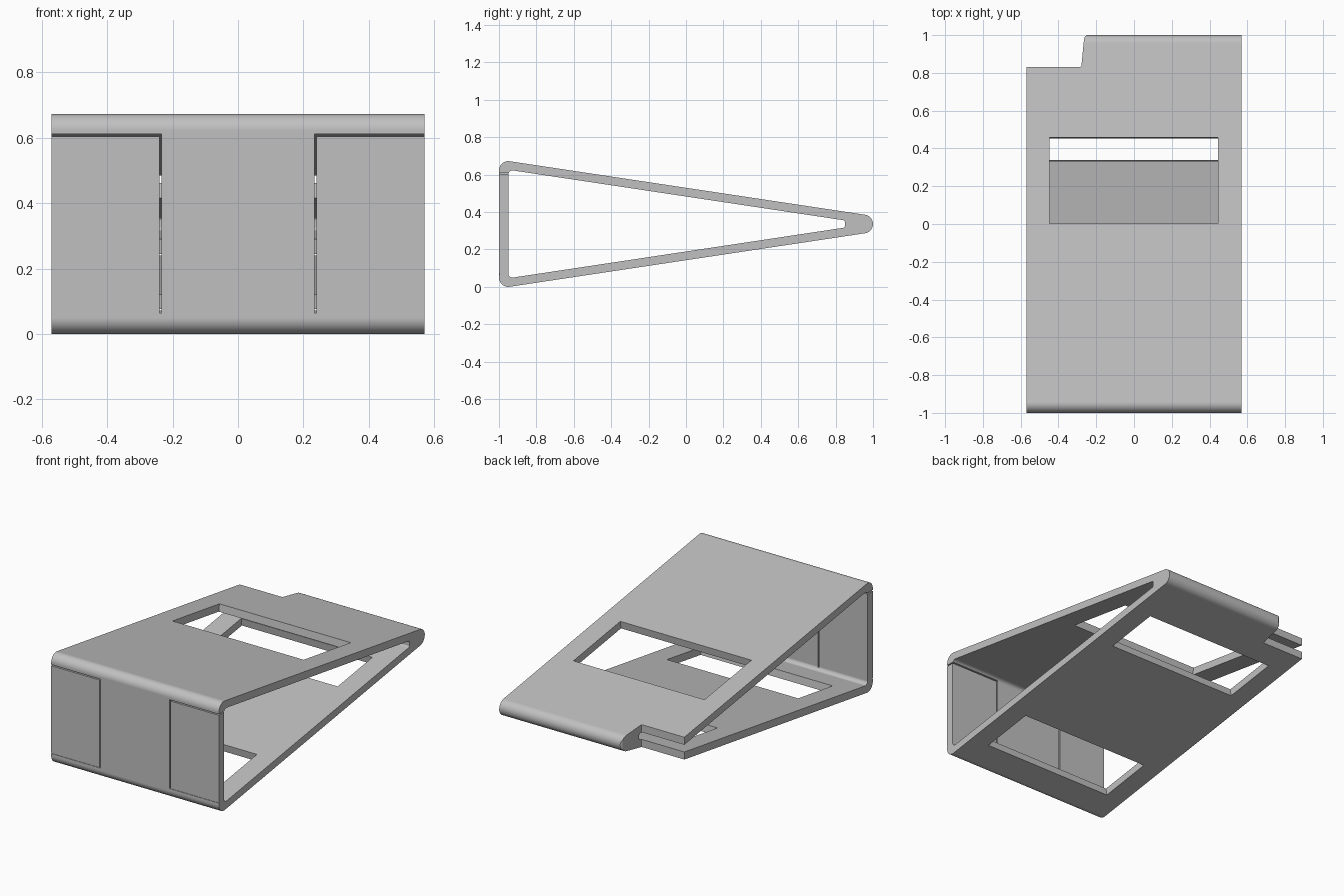
import bpy, bmesh, math
from mathutils import Vector, Matrix

cube = bpy.data.objects.get("Cube")
if cube:
    bpy.data.objects.remove(cube, do_unlink=True)

MID = 0.336                      # height of the symmetry plane
SLOPE = math.atan(0.1505)        # tilt of the two sloping plates
HALF = 0.57                      # half of the width


def rounded(corners, steps=10):
    """Polygon with filleted corners given as (u, v, radius)."""
    out, n = [], len(corners)
    for i, (u, v, r) in enumerate(corners):
        p = Vector((u, v))
        a = (Vector(corners[i - 1][:2]) - p).normalized()
        b = (Vector(corners[(i + 1) % n][:2]) - p).normalized()
        if r == 0:
            out.append(p)
            continue
        half = a.angle(b) / 2
        centre = p + (a + b).normalized() * (r / math.sin(half))
        start = p + a * (r / math.tan(half)) - centre
        end = p + b * (r / math.tan(half)) - centre
        sweep = start.angle_signed(end)
        for k in range(steps + 1):
            out.append(centre + Matrix.Rotation(-sweep * k / steps, 2) @ start)
    return out


def prism(name, points, place, vector):
    """Extrude a flat outline along a vector."""
    bm = bmesh.new()
    face = bm.faces.new([bm.verts.new(place(p)) for p in points])
    res = bmesh.ops.extrude_face_region(bm, geom=[face])
    moved = [v for v in res["geom"] if isinstance(v, bmesh.types.BMVert)]
    bmesh.ops.translate(bm, verts=moved, vec=vector)
    bmesh.ops.recalc_face_normals(bm, faces=bm.faces)
    mesh = bpy.data.meshes.new(name)
    bm.to_mesh(mesh)
    bm.free()
    obj = bpy.data.objects.new(name, mesh)
    bpy.context.collection.objects.link(obj)
    return obj


def box(name, x, y, z, tilt=0.0):
    """Box from ranges, tilted about its own centre."""
    c = Vector(((x[0] + x[1]) / 2, (y[0] + y[1]) / 2, (z[0] + z[1]) / 2))
    bm = bmesh.new()
    size = Vector((x[1] - x[0], y[1] - y[0], z[1] - z[0], 1))
    bmesh.ops.create_cube(bm, size=1, matrix=Matrix.Translation(c)
                          @ Matrix.Rotation(tilt, 4, "X") @ Matrix.Diagonal(size))
    mesh = bpy.data.meshes.new(name)
    bm.to_mesh(mesh)
    bm.free()
    obj = bpy.data.objects.new(name, mesh)
    bpy.context.collection.objects.link(obj)
    return obj


def side(p):
    return (-HALF, p.x, p.y)


# Outer wedge: hull of three equal circles
R, RISE = 0.05, 0.286
centres = [(-0.95, MID - RISE), (0.95, MID), (-0.95, MID + RISE)]
outline = []
spans = [(-math.pi, -math.pi / 2 + SLOPE),
         (-math.pi / 2 + SLOPE, math.pi / 2 - SLOPE),
         (math.pi / 2 - SLOPE, math.pi)]
for (cy, cz), (a0, a1) in zip(centres, spans):
    for k in range(15):
        a = a0 + (a1 - a0) * k / 14
        outline.append(Vector((cy + R * math.cos(a), cz + R * math.sin(a))))
stand = prism("wedge_stand", outline, side, (2 * HALF, 0, 0))

# Hollow inside
top, tip = RISE + 0.004, 0.019
hollow = prism("hollow_cutter", rounded([
    (-0.95, MID - top, 0.022), (0.85, MID - tip, 0.011),
    (0.85, MID + tip, 0.011), (-0.95, MID + top, 0.022)]),
    lambda p: (-HALF - 0.1, p.x, p.y), (2 * HALF + 0.2, 0, 0))
cutters = [hollow]


# Windows cut square to the sloping plates
def window(name, y0, y1, sign):
    z = MID + sign * (0.168 - 0.1505 * (y0 + y1) / 2)
    cutters.append(box(name, (-0.447, 0.445), (y0, y1), (z - 0.05, z + 0.05),
                       -sign * SLOPE))


window("top_window_cutter", -0.004, 0.457, 1)
window("bottom_front_window_cutter", -0.783, -0.446, -1)
window("bottom_back_window_cutter", 0.334, 0.674, -1)

# Slits and crease around the front flaps
for s in (-1, 1):
    def span(a, b):
        return tuple(sorted((s * a, s * b)))
    cutters.append(box("flap_top_slit_cutter", span(0.234, 0.6), (-1.1, -0.9), (0.604, 0.611)))
    cutters.append(box("flap_side_slit_cutter", span(0.233, 0.24), (-1.1, -0.9), (0.064, 0.608)))
    cutters.append(box("flap_crease_cutter", span(0.2335, 0.6), (-1.1, -0.997), (0.0645, 0.071)))

# Notch in the back edge
cutters.append(prism("notch_cutter", [Vector(p) for p in (
    (-0.7, 0.83), (-0.288, 0.83), (-0.281, 0.833), (-0.278, 0.84),
    (-0.265, 0.975), (-0.262, 0.99), (-0.25, 1.002), (-0.25, 1.1), (-0.7, 1.1))],
    lambda p: (p.x, p.y, 0), (0, 0, 0.8)))

for c in cutters:
    mod = stand.modifiers.new(c.name, "BOOLEAN")
    mod.operation, mod.solver, mod.object = "DIFFERENCE", "EXACT", c

# Bake the cuts and drop the helpers
bpy.context.view_layer.update()
baked = bpy.data.meshes.new_from_object(
    stand.evaluated_get(bpy.context.evaluated_depsgraph_get()))
stand.modifiers.clear()
stand.data = baked
for c in cutters:
    bpy.data.objects.remove(c, do_unlink=True)

# Single grey material
grey = bpy.data.materials.new("plain_grey")
grey.use_nodes = True
colour = (0.53, 0.53, 0.53, 1)
grey.diffuse_color = colour
grey.node_tree.nodes["Principled BSDF"].inputs["Base Color"].default_value = colour
baked.materials.clear()
baked.materials.append(grey)

# Smooth the rounded edges, keep the flat plates flat
bpy.ops.object.select_all(action="DESELECT")
stand.select_set(True)
bpy.context.view_layer.objects.active = stand
bpy.ops.object.shade_smooth_by_angle(angle=math.radians(30))
weighted = stand.modifiers.new("flat_plates", "WEIGHTED_NORMAL")
weighted.keep_sharp = True
